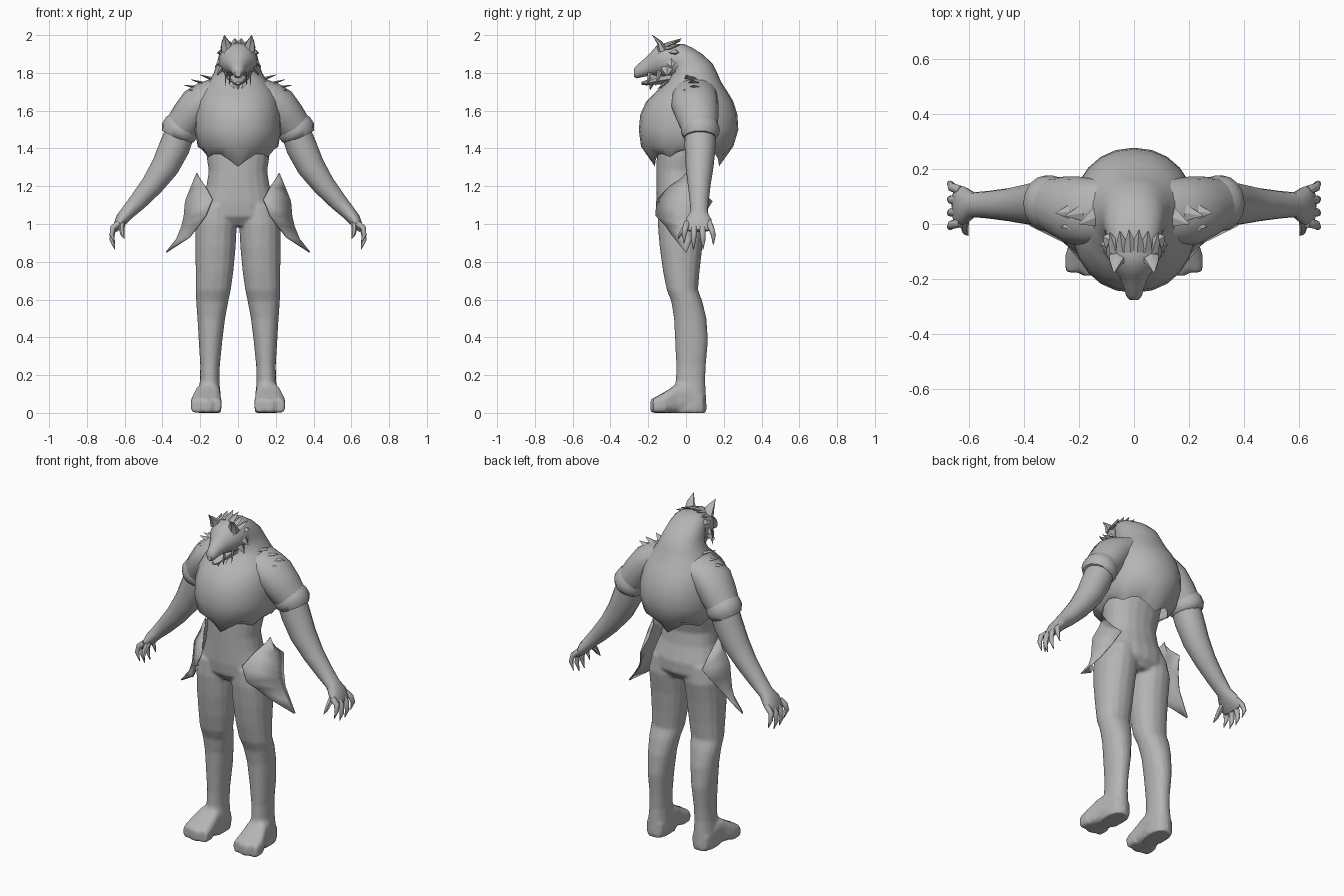
import bpy, bmesh, math
from mathutils import Vector as V

grey = bpy.data.materials.new("plain grey")
grey.diffuse_color = (0.46, 0.46, 0.46, 1)


def finish(name, bm, angle=50):
    bmesh.ops.recalc_face_normals(bm, faces=bm.faces)
    me = bpy.data.meshes.new(name)
    bm.to_mesh(me)
    bm.free()
    me.materials.append(grey)
    ob = bpy.data.objects.new(name, me)
    bpy.context.collection.objects.link(ob)
    bpy.ops.object.select_all(action='DESELECT')
    ob.select_set(True)
    bpy.context.view_layer.objects.active = ob
    bpy.ops.object.shade_smooth_by_angle(angle=math.radians(angle))
    return ob


def fuse(ob, voxel, rounds):
    """Melt overlapping closed tubes into one smooth skin."""
    m = ob.modifiers.new("fuse", 'REMESH')
    m.mode = 'VOXEL'
    m.voxel_size = voxel
    m.use_smooth_shade = True
    s = ob.modifiers.new("soften", 'SMOOTH')
    s.factor = .5
    s.iterations = rounds


def tube(bm, secs, n=16, ref=(0, 1, 0), axis=None, power=2.0, caps=(True, True), sx=1):
    """secs: (centre, radius along ref, radius across). sx = -1 mirrors in x."""
    pts = [V(s[0]) for s in secs]
    rings = []
    for i, (c, ra, rb) in enumerate(secs):
        d = V(axis) if axis else pts[min(i + 1, len(pts) - 1)] - pts[max(i - 1, 0)]
        d.normalize()
        b = d.cross(V(ref)).normalized()
        a = b.cross(d)
        ring = []
        for k in range(n):
            t = 2 * math.pi * k / n
            ca, sa = math.cos(t), math.sin(t)
            ca = math.copysign(abs(ca) ** (2 / power), ca)
            sa = math.copysign(abs(sa) ** (2 / power), sa)
            p = pts[i] + a * ca * ra + b * sa * rb
            ring.append(bm.verts.new((p.x * sx, p.y, p.z)))
        rings.append(ring)
    for r, q in zip(rings, rings[1:]):
        for k in range(n):
            bm.faces.new((r[k], r[(k + 1) % n], q[(k + 1) % n], q[k]))
    if caps[0]:
        bm.faces.new(rings[0])
    if caps[1]:
        bm.faces.new(rings[-1])
    return rings


def upright(rows):
    """rows: (z, half width, front y, back y)"""
    return [((0, (f + b) / 2, z), (b - f) / 2, w) for z, w, f, b in rows]


def tufts(name, spikes, width, ref=(0, 1, 0), thick=.5):
    """Pointed tufts on both sides."""
    bm = bmesh.new()
    for sx in (1, -1):
        for base, tip in spikes:
            a, b = V(base), V(tip)
            tube(bm, [(a, width, width * thick), (a.lerp(b, 0.5), width * .65, width * thick * .6),
                      (b, .001, .001)], 4, ref, sx=sx)
    finish(name, bm, 25)


# pelvis, waist, legs and feet as one skin
bm = bmesh.new()
tube(bm, upright([(.99, .14, -.11, .08), (1.04, .2, -.15, .118), (1.11, .2, -.157, .118),
                  (1.2, .168, -.157, .09), (1.28, .155, -.157, .08),
                  (1.36, .167, -.155, .1), (1.46, .17, -.15, .13)]), 20, axis=(0, 0, 1), power=2.2)
# legs: (z, inner x, outer x, front y, back y); feet: (y, centre x, half width, height)
leg = [(1.1, .02, .2, -.145, .1), (1.0, .006, .227, -.15, .108), (.88, .012, .227, -.14, .087),
       (.75, .024, .224, -.122, .072), (.65, .038, .224, -.102, .064), (.59, .051, .222, -.078, .087),
       (.5, .068, .215, -.064, .109), (.38, .083, .208, -.058, .117), (.25, .096, .2, -.052, .105),
       (.17, .098, .202, -.054, .102), (.1, .093, .212, -.075, .106), (.03, .088, .217, -.08, .109),
       (0, .09, .215, -.08, .107)]
foot = [(.09, .152, .052, .1), (0, .155, .064, .16), (-.05, .16, .068, .155),
        (-.09, .166, .077, .125), (-.16, .168, .081, .085), (-.173, .168, .07, .075)]
for sx in (1, -1):
    tube(bm, [(((a + b) / 2, (f + k) / 2, z), (k - f) / 2, (b - a) / 2) for z, a, b, f, k in leg],
         axis=(0, 0, 1), power=2.2, sx=sx)
    tube(bm, [((x, y, h / 2), h / 2, w) for y, x, w, h in foot],
         14, ref=(0, 0, 1), axis=(0, -1, 0), power=3.2, sx=sx)
    for x, y in ((.116, -.176), (.165, -.188), (.22, -.176)):
        tube(bm, [((x, y + .07, .05), .05, .03), ((x, y + .025, .042), .042, .031),
                  ((x, y, .037), .036, .026)], 10, ref=(0, 0, 1), axis=(0, -1, 0), power=2.8, sx=sx)
fuse(finish("waist_legs_and_feet", bm), .009, 4)

# barrel chest with a ragged lower edge, hunched neck
bm = bmesh.new()
rings = tube(bm, upright([(1.325, .18, -.165, .175), (1.41, .213, -.238, .25),
                          (1.5, .23, -.25, .277), (1.58, .228, -.242, .272),
                          (1.65, .215, -.21, .25), (1.7, .195, -.16, .22),
                          (1.75, .16, -.1, .187), (1.8, .128, -.08, .165),
                          (1.85, .112, -.1, .14), (1.9, .1, -.12, .085),
                          (1.935, .08, -.12, .03), (1.952, .05, -.11, -.01)]),
             24, axis=(0, 0, 1), power=2.15, caps=(False, True))
for k, v in enumerate(rings[0]):
    v.co.z += .055 * min(1, abs(v.co.x) / .17) + (-.02, .002, .016, .002)[k % 4]
finish("chest_and_neck", bm)

# head and muzzle
bm = bmesh.new()
tube(bm, [((0, y, z), h, w) for y, z, w, h in
          [(-.04, 1.863, .105, .09), (-.11, 1.865, .102, .094), (-.155, 1.865, .082, .08),
           (-.19, 1.845, .055, .06), (-.23, 1.822, .038, .044),
           (-.262, 1.805, .029, .034), (-.276, 1.8, .016, .02)]],
     14, ref=(0, 0, 1), axis=(0, -1, 0))
finish("head", bm, 40)
bm = bmesh.new()
tube(bm, [((0, y, z), h, w) for y, z, w, h in
          [(-.08, 1.78, .06, .04), (-.16, 1.763, .04, .025), (-.21, 1.748, .026, .014),
           (-.235, 1.745, .012, .008)]], 10, ref=(0, 0, 1), axis=(0, -1, 0))
tube(bm, [((0, -.18, 1.755), .02, .02), ((0, -.19, 1.71), .001, .001)], 4)
finish("lower_jaw", bm, 40)

# ears
bm = bmesh.new()
for sx in (1, -1):
    tube(bm, [((.058, -.125, 1.92), .026, .036), ((.066, -.14, 1.96), .014, .025),
              ((.073, -.178, 2.0), .001, .001)], 6, sx=sx)
finish("ears", bm, 35)

# brows, cheek tufts, tusks and mane points
tufts("brows", [((.02, -.188, 1.878), (.075, -.145, 1.905))], .012)
tufts("cheek_tufts", [((.085, -.08, 1.87), (.122, -.075, 1.83)), ((.08, -.1, 1.835), (.112, -.1, 1.785)),
                      ((.085, -.06, 1.91), (.112, -.045, 1.905))], .035)
tufts("tusks", [((.042, -.19, 1.80), (.046, -.205, 1.735)), ((.064, -.14, 1.81), (.068, -.16, 1.73))], .013)
tufts("crown_tufts", [((.012, -.1, 1.95), (.018, -.02, 1.983)), ((.04, -.1, 1.942), (.052, -.025, 1.972)),
                      ((.065, -.1, 1.925), (.088, -.03, 1.95))], .026, (1, 0, 0), .45)
tufts("shoulder_fur", [((.1, .04, 1.755), (.2, -.0, 1.79)), ((.13, .05, 1.73), (.25, .03, 1.765)),
                       ((.17, .05, 1.715), (.285, .04, 1.735)),
                       ((.14, .0, 1.71), (.265, -.01, 1.71))], .045, thick=.3)
tufts("throat_fur", [((.03, -.09, 1.76), (.02, -.15, 1.715))], .028, (1, 0, 0))

# arms: sleeve, cuff, forearm with hand, fingers
for side, sx in (("left", 1), ("right", -1)):
    bm = bmesh.new()
    tube(bm, [((.05, .05, 1.705), .12, .075), ((.115, .047, 1.69), .12, .083),
              ((.165, .045, 1.665), .122, .093), ((.21, .048, 1.63), .125, .102),
              ((.26, .062, 1.565), .112, .098), ((.312, .075, 1.495), .092, .088)], sx=sx)
    finish(side + "_sleeve", bm)
    bm = bmesh.new()
    tube(bm, [((.285, .075, 1.53), .093, .09), ((.3, .075, 1.51), .102, .098),
              ((.318, .075, 1.484), .102, .098), ((.331, .075, 1.458), .085, .08)], sx=sx)
    finish(side + "_cuff", bm, 60)
    bm = bmesh.new()
    tube(bm, [((.305, .075, 1.49), .085, .078), ((.335, .075, 1.41), .082, .082),
              ((.385, .072, 1.305), .074, .074), ((.455, .07, 1.205), .06, .06),
              ((.53, .07, 1.118), .05, .048), ((.585, .07, 1.06), .045, .038),
              ((.615, .068, 1.025), .068, .034), ((.64, .065, .985), .072, .022),
              ((.652, .065, .965), .06, .012)], sx=sx)
    finish(side + "_forearm", bm)
    bm = bmesh.new()
    for y0, y1, dz in ((.005, -.01, .03), (.045, .04, 0), (.085, .09, 0), (.122, .145, .025)):
        tube(bm, [((.63, y0, 1.005), .017, .017), ((.663, (y0 + y1) / 2, .965 + dz / 2), .016, .015),
                  ((.668, y1, .915 + dz), .013, .012), ((.652, y1, .866 + dz), .002, .002)], 8, sx=sx)
    tube(bm, [((.612, .03, 1.01), .016, .018), ((.616, -.01, .975), .015, .015),
              ((.612, -.03, .945), .011, .011), ((.602, -.042, .92), .001, .001)],
         6, ref=(1, 0, 0), sx=sx)
    finish(side + "_fingers", bm)

    # flared hip plate: rows of front, middle and back points
    rows = [((.205, -.02, 1.245), (.217, 0, 1.27), (.207, .02, 1.235)),
            ((.17, -.09, 1.195), (.25, 0, 1.19), (.2, .07, 1.18)),
            ((.135, -.155, 1.13), (.278, -.02, 1.12), (.205, .14, 1.12)),
            ((.17, -.16, 1.045), (.285, -.02, 1.04), (.24, .09, 1.04)),
            ((.205, -.11, .995), (.298, -.01, .985), (.28, .05, .97)),
            ((.255, -.065, .93), (.325, 0, .92), (.325, .03, .915)),
            ((.376, -.006, .853), (.38, 0, .85), (.378, .005, .853))]
    bm = bmesh.new()
    grid = [[bm.verts.new((p[0] * sx, p[1], p[2])) for p in r] for r in rows]
    for r, q in zip(grid, grid[1:]):
        for k in (0, 1):
            bm.faces.new((r[k], r[k + 1], q[k + 1], q[k]))
    plate = finish(side + "_hip_plate", bm, 70)
    thick = plate.modifiers.new("thickness", 'SOLIDIFY')
    thick.thickness = .006
    thick.offset = 0
